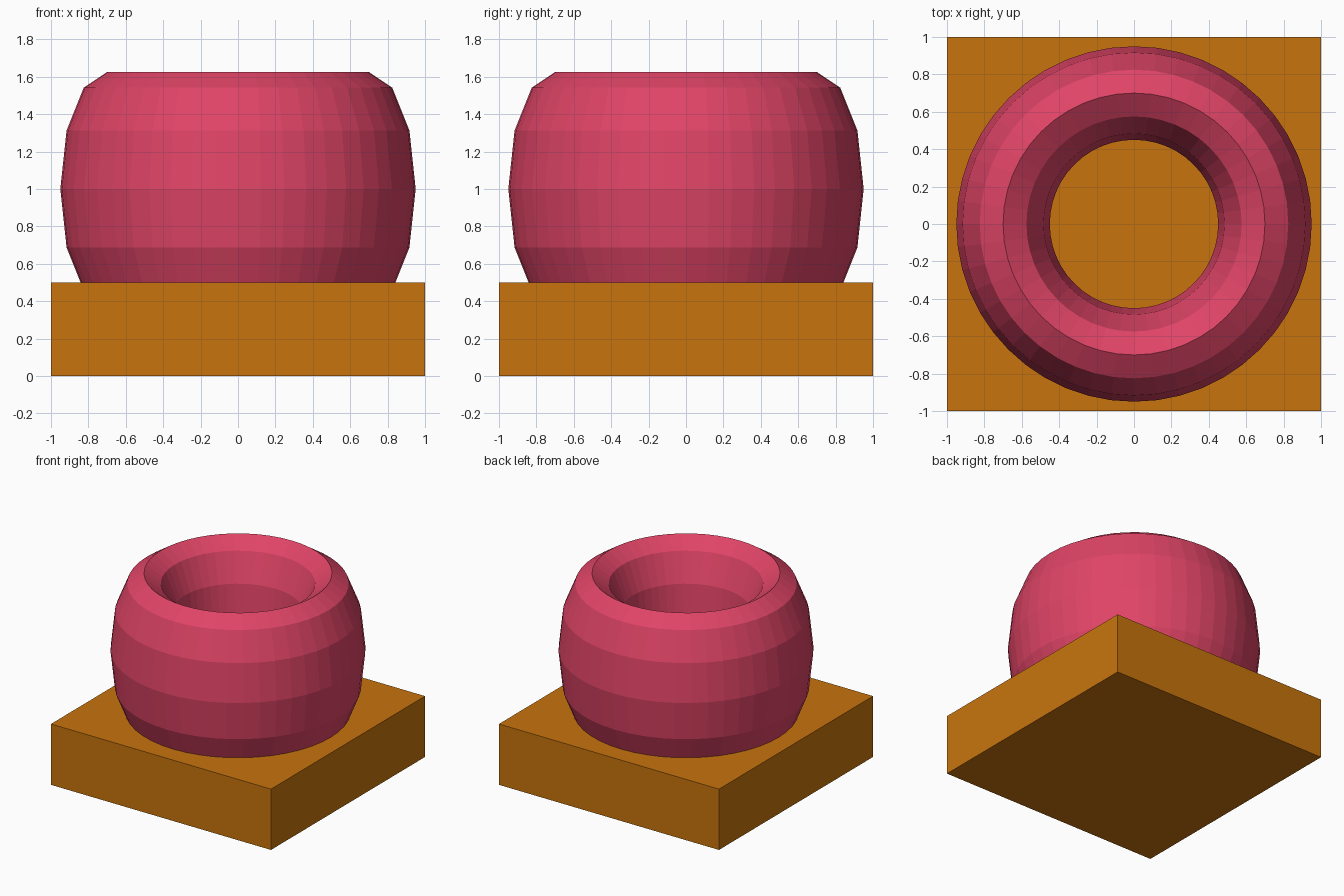
import bpy

if "Cube" in bpy.data.objects:
    bpy.data.objects.remove(bpy.data.objects["Cube"])


def colour(obj, name, rgb):
    mat = bpy.data.materials.new(name)
    mat.diffuse_color = (*rgb, 1)
    mat.use_nodes = True
    mat.node_tree.nodes["Principled BSDF"].inputs["Base Color"].default_value = mat.diffuse_color
    obj.data.materials.append(mat)


# Square base slab
bpy.ops.mesh.primitive_cube_add(size=1, location=(0, 0, 0.25))
base = bpy.context.object
base.name = "base"
base.scale = (2, 2, 0.5)
colour(base, "orange", (0.58, 0.175, 0.004))

# Tall stretched ring, sunk slightly into the base
bpy.ops.mesh.primitive_torus_add(major_segments=48, minor_segments=12,
                                 major_radius=0.7, minor_radius=0.25,
                                 location=(0, 0, 1))
ring = bpy.context.object
ring.name = "ring"
ring.scale.z = 2.5
ring.data.shade_flat()
colour(ring, "pink", (0.74, 0.058, 0.133))
